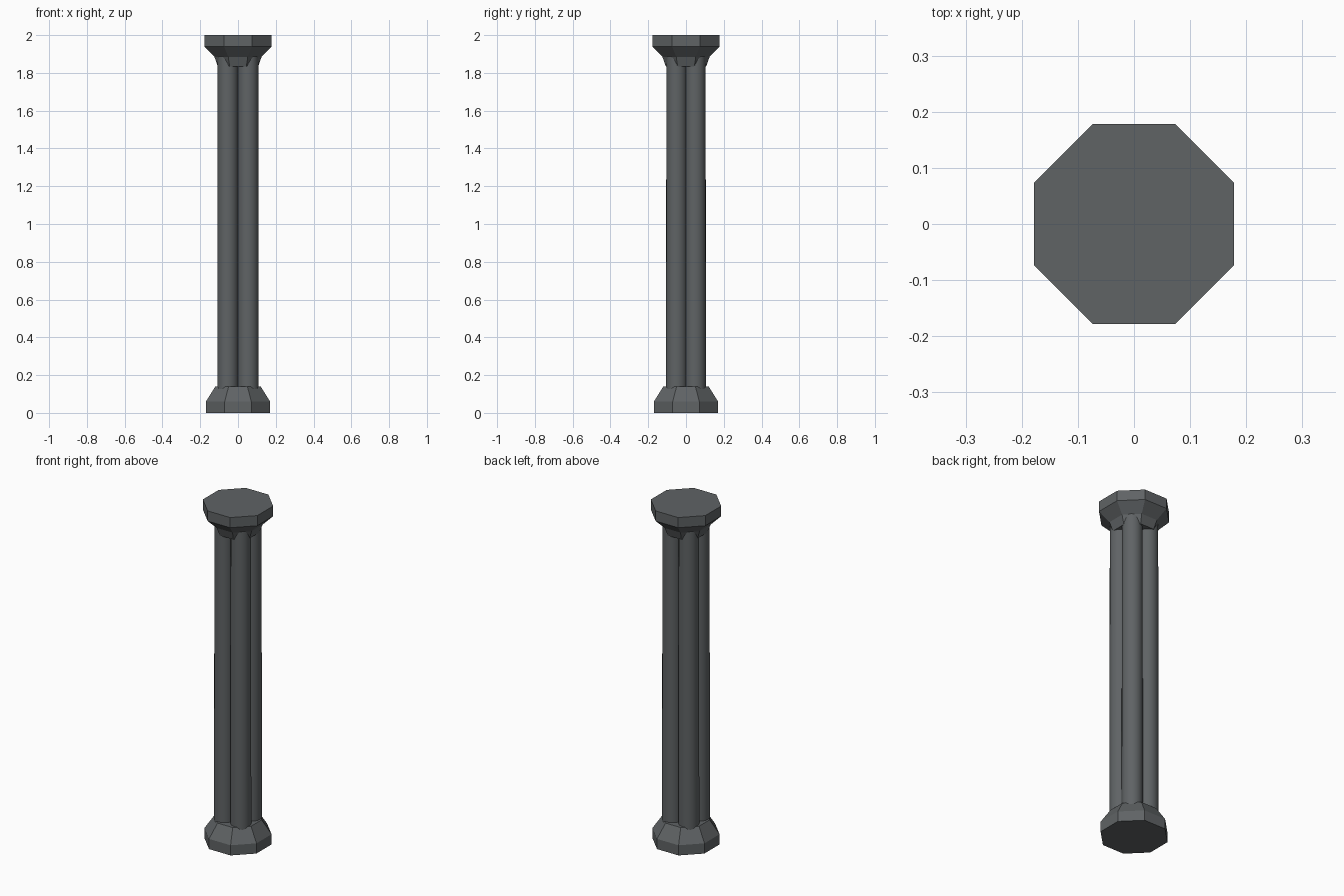
import bpy, bmesh, math

if "Cube" in bpy.data.objects:
    bpy.data.objects.remove(bpy.data.objects["Cube"])

stone = bpy.data.materials.new("dark_grey_stone")
stone.diffuse_color = (0.115, 0.125, 0.13, 1)
stone.use_nodes = True
stone.node_tree.nodes["Principled BSDF"].inputs["Base Color"].default_value = stone.diffuse_color


def octagon_stack(name, profile):
    """Solid of stacked octagon rings; profile = (half width across flats, z)."""
    bm = bmesh.new()
    rings = []
    for half, z in profile:
        r = half / math.cos(math.pi / 8)
        rings.append([bm.verts.new((r * math.cos((i + 0.5) * math.pi / 4),
                                    r * math.sin((i + 0.5) * math.pi / 4), z))
                      for i in range(8)])
    for low, high in zip(rings, rings[1:]):
        for i in range(8):
            j = (i + 1) % 8
            bm.faces.new((low[i], low[j], high[j], high[i]))
    bm.faces.new(rings[0][::-1])
    bm.faces.new(rings[-1])
    mesh = bpy.data.meshes.new(name)
    bm.to_mesh(mesh)
    bm.free()
    obj = bpy.data.objects.new(name, mesh)
    bpy.context.collection.objects.link(obj)
    mesh.materials.append(stone)


# Base and flared capital
octagon_stack("base", [(0.17, 0), (0.17, 0.06), (0.12, 0.14)])
octagon_stack("capital", [(0.107, 1.835), (0.125, 1.885), (0.178, 1.94), (0.178, 2.0)])

# Four clustered round shafts, one on each diagonal
for sx in (-1, 1):
    for sy in (-1, 1):
        bpy.ops.mesh.primitive_cone_add(
            vertices=24, radius1=0.056, radius2=0.0545, depth=1.84,
            location=(sx * 0.0535, sy * 0.0495, 1.0))
        shaft = bpy.context.object
        shaft.name = "shaft_%s_%s" % ("left" if sx < 0 else "right",
                                      "front" if sy < 0 else "back")
        shaft.data.materials.append(stone)
        bpy.ops.object.shade_smooth_by_angle(angle=math.radians(30))
